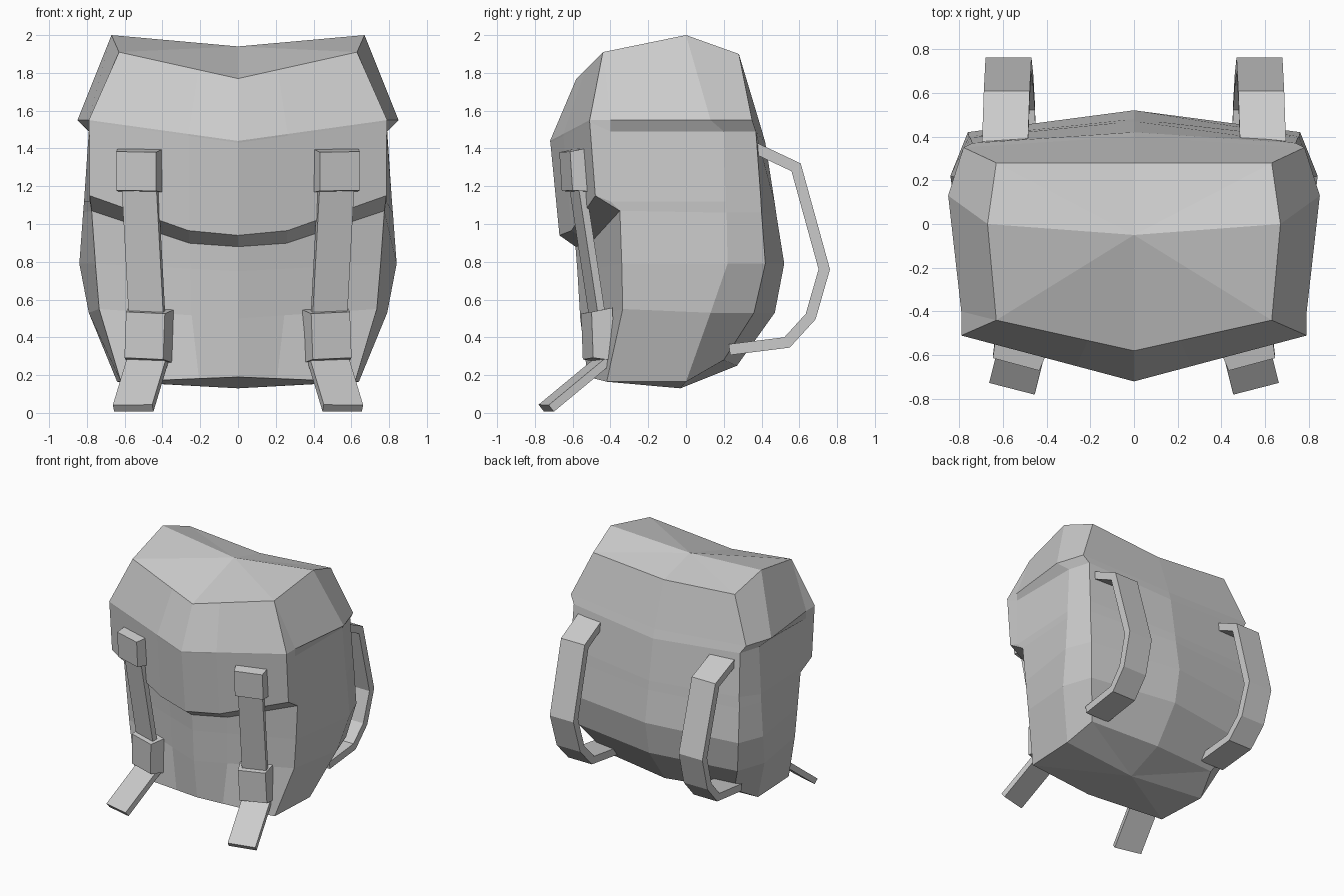
import bpy
import bmesh
from mathutils import Vector

cube = bpy.data.objects.get("Cube")
if cube:
    bpy.data.objects.remove(cube, do_unlink=True)

shade = 0.6
grey = bpy.data.materials.new("plain grey")
grey.use_nodes = True
grey.diffuse_color = (shade, shade, shade, 1)
grey.node_tree.nodes["Principled BSDF"].inputs["Base Color"].default_value = grey.diffuse_color


def loft(name, rings, top=None, bottom=None):
    """Skin rings of equal length; ends are capped flat or fanned to a point."""
    bm = bmesh.new()
    rows = [[bm.verts.new(point) for point in ring] for ring in rings]
    count = len(rows[0])
    for upper, lower in zip(rows, rows[1:]):
        for i in range(count):
            j = (i + 1) % count
            bm.faces.new((upper[i], upper[j], lower[j], lower[i]))
    for row, tip in ((rows[0], top), (rows[-1], bottom)):
        if tip is None:
            bm.faces.new(row)
        else:
            apex = bm.verts.new(tip)
            for i in range(count):
                bm.faces.new((row[i], row[(i + 1) % count], apex))
    bmesh.ops.remove_doubles(bm, verts=bm.verts, dist=0.0005)
    bmesh.ops.recalc_face_normals(bm, faces=bm.faces)
    mesh = bpy.data.meshes.new(name)
    bm.to_mesh(mesh)
    bm.free()
    mesh.materials.append(grey)
    bpy.context.collection.objects.link(bpy.data.objects.new(name, mesh))


def level(front, corner, side, back_corner, back, sag=0, fold=0):
    """Ring of the pack, mirrored across x; front and back are (y, z) at the centre.
    sag lowers the middle of the front edge, fold turns the corner onto the side."""
    front, back = Vector((0, *front)), Vector((0, *back))
    corner, side = Vector(corner), Vector(side)
    middle = front.lerp(corner, 1 / 3) - Vector((0, 0, sag))
    turn = Vector((corner.x, corner.y + fold, side.z if fold else corner.z))
    half = [front, middle, corner, turn, side, Vector(back_corner), back]
    return half + [Vector((-p.x, p.y, p.z)) for p in reversed(half[1:-1])]


# Pack body from the lid down to the base
lid_top = level(front=(-.58, 1.77), corner=(.63, -.44, 1.91), side=(.67, 0, 2),
                back_corner=(.63, .28, 1.9), back=(.28, 1.85))
brim = level(front=(-.72, 1.44), corner=(.79, -.51, 1.55), side=(.85, .13, 1.55),
             back_corner=(.78, .35, 1.55), back=(.4, 1.5), fold=.11)
brim_underside = level(front=(-.718, 1.43), corner=(.788, -.51, 1.54), side=(.79, .2, 1.49),
                       back_corner=(.74, .37, 1.49), back=(.42, 1.43), fold=.11)
flap_edge = level(front=(-.67, .94), corner=(.785, -.48, 1.15), side=(.815, .21, 1.12),
                  back_corner=(.75, .395, 1.15), back=(.47, 1.11), sag=.045, fold=.08)
flap_return = level(front=(-.585, .88), corner=(.775, -.35, 1.07), side=(.82, .215, 1.06),
                    back_corner=(.755, .4, 1.06), back=(.48, 1.04), sag=.045)
widest = level(front=(-.575, .75), corner=(.755, -.34, .79), side=(.84, .22, .79),
               back_corner=(.76, .42, .79), back=(.52, .79))
lower_bulge = level(front=(-.56, .5), corner=(.735, -.335, .55), side=(.79, .13, .53),
                    back_corner=(.71, .36, .53), back=(.47, .53))
base = level(front=(-.52, .19), corner=(.62, -.42, .165), side=(.64, 0, .165),
             back_corner=(.57, .2, .28), back=(.27, .25))
loft("pack_body",
     [lid_top, brim, brim_underside, flap_edge, flap_return, widest, lower_bulge, base],
     top=(0, -.05, 1.94), bottom=(0, -.03, .13))


def slab(name, mirror, start, end, width, thick, taper=1.0):
    """Flat bar from start to end, turned to the slanted front; taper narrows its outer face."""
    start = Vector((mirror * start[0], *start[1:]))
    end = Vector((mirror * end[0], *end[1:]))
    along = (end - start).normalized()
    across = Vector((mirror, .27, 0))
    across = (across - along * across.dot(along)).normalized()
    out = across.cross(along).normalized() * thick / 2
    if out.y > 0:
        out = -out
    rings = []
    for point, inward in ((start, along), (end, -along)):
        wide = across * width / 2
        narrow = wide * taper
        outer = point + out + inward * (1 - taper) * width / 2
        rings.append([point - wide - out, point + wide - out, outer + narrow, outer - narrow])
    loft(name, rings)


def shoulder_strap(name, mirror, path, width, thick):
    """Bent band behind the pack, mitred at each bend of its (y, z) path."""
    points = [Vector(p) for p in path]
    steps = [(b - a).normalized() for a, b in zip(points, points[1:])]
    rings = []
    for i, point in enumerate(points):
        before, after = steps[max(i - 1, 0)], steps[min(i, len(steps) - 1)]
        tangent = (before + after).normalized()
        normal = Vector((-tangent.y, tangent.x)) * thick / 2 / tangent.dot(after)
        outer, inner = point + normal, point - normal
        centre = .59 - .008 * i
        left, right = mirror * (centre - width / 2), mirror * (centre + width / 2)
        rings.append([(left, *outer), (right, *outer), (right, *inner), (left, *inner)])
    loft(name, rings)


# Front buckles and straps, and the shoulder straps, on both sides
strap_path = [(.36, 1.405), (.583, 1.3), (.732, .76), (.66, .51), (.535, .373), (.23, .335)]
for mirror, label in ((1, "left"), (-1, "right")):
    slab(label + "_upper_buckle", mirror, (.525, -.59, 1.4), (.525, -.575, 1.165),
         width=.25, thick=.11, taper=.88)
    slab(label + "_front_strap", mirror, (.52, -.578, 1.22), (.48, -.465, .48),
         width=.19, thick=.04)
    slab(label + "_lower_buckle", mirror, (.475, -.475, .55), (.485, -.465, .27),
         width=.25, thick=.11, taper=.85)
    slab(label + "_strap_tail", mirror, (.475, -.42, .29), (.555, -.74, .025),
         width=.215, thick=.045)
    shoulder_strap(label + "_shoulder_strap", mirror, strap_path, width=.21, thick=.058)
